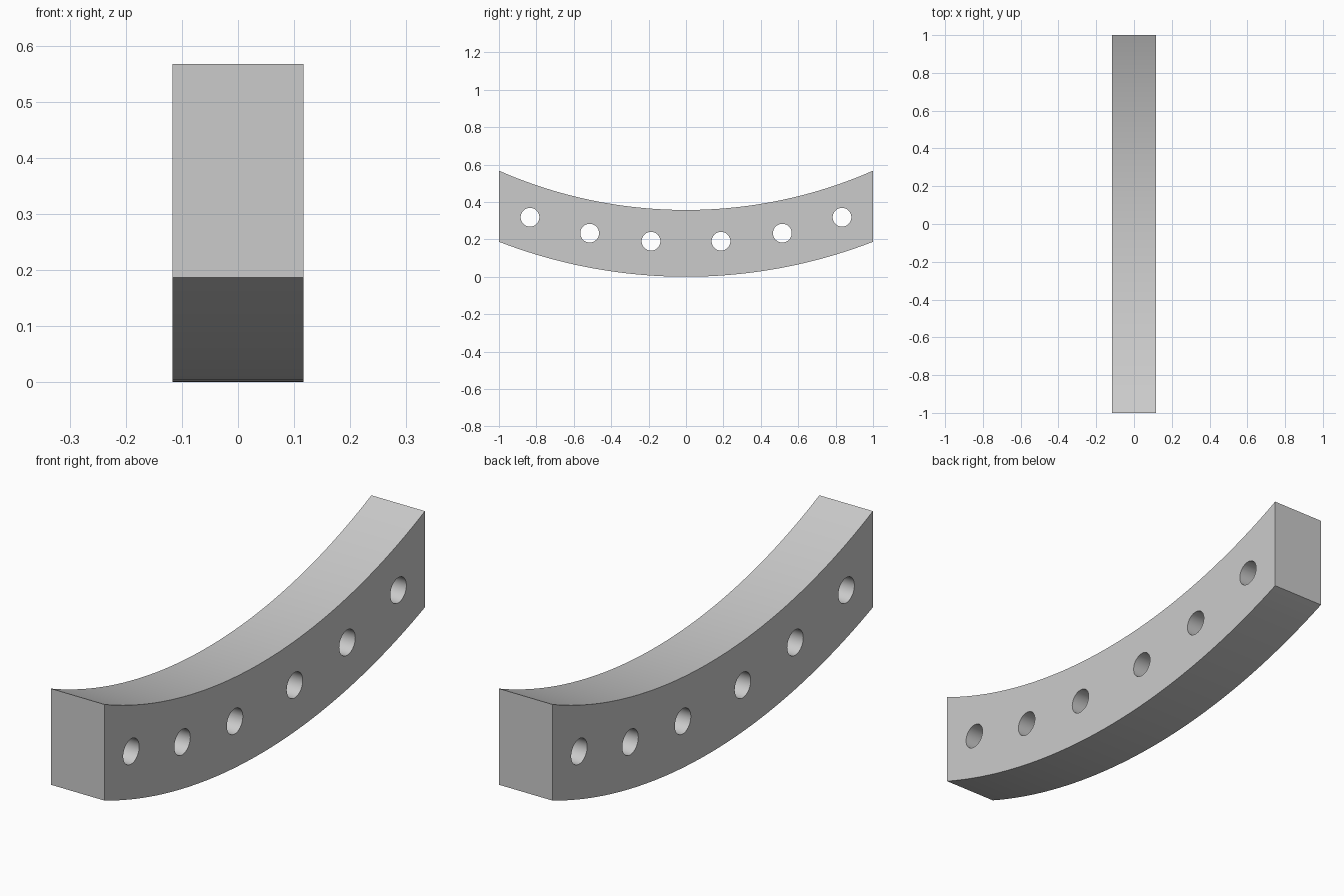
import bpy
import bmesh
import math

HALF_WIDTH = 0.117
HOLE_RADIUS = 0.05
STEPS = 48

if "Cube" in bpy.data.objects:
    bpy.data.objects.remove(bpy.data.objects["Cube"])

grey = bpy.data.materials.new("light grey")
grey.use_nodes = True
colour = (0.6, 0.6, 0.6, 1)
grey.diffuse_color = colour
grey.node_tree.nodes["Principled BSDF"].inputs["Base Color"].default_value = colour


def arc(z_mid, z_end):
    """Circular arc sagging from z_end at y = -1 and y = 1 to z_mid."""
    rise = z_end - z_mid
    radius = (1 + rise * rise) / (2 * rise)
    sweep = math.asin(1 / radius)
    angles = [sweep * (2 * i / STEPS - 1) for i in range(STEPS + 1)]
    return [(radius * math.sin(a), z_mid + radius * (1 - math.cos(a))) for a in angles]


def circle(y, z):
    angles = [2 * math.pi * i / STEPS for i in range(STEPS)]
    return [(y + HOLE_RADIUS * math.cos(a), z + HOLE_RADIUS * math.sin(a)) for a in angles]


def prism(name, profiles, half):
    """Extrude closed (y, z) profiles along x into one object."""
    bm = bmesh.new()
    for profile in profiles:
        face = bm.faces.new([bm.verts.new((-half, y, z)) for y, z in profile])
        result = bmesh.ops.extrude_face_region(bm, geom=[face], use_keep_orig=True)
        verts = [v for v in result["geom"] if isinstance(v, bmesh.types.BMVert)]
        bmesh.ops.translate(bm, verts=verts, vec=(2 * half, 0, 0))
    bmesh.ops.recalc_face_normals(bm, faces=bm.faces)
    mesh = bpy.data.meshes.new(name)
    bm.to_mesh(mesh)
    bm.free()
    mesh.materials.append(grey)
    obj = bpy.data.objects.new(name, mesh)
    bpy.context.collection.objects.link(obj)
    return obj


# Curved bar with vertical ends
bar = prism("curved_bar", [arc(0, 0.187) + arc(0.357, 0.567)[::-1]], HALF_WIDTH)

# Row of through holes, mirrored about the middle
centres = [(0.187, 0.19), (0.515, 0.233), (0.834, 0.318)]
holes = [circle(side * y, z) for side in (-1, 1) for y, z in centres]
cutter = prism("hole_cutter", holes, HALF_WIDTH * 2)
cutter.hide_render = True

cut = bar.modifiers.new("holes", "BOOLEAN")
cut.operation = "DIFFERENCE"
cut.solver = "EXACT"
cut.object = cutter

bpy.ops.object.select_all(action="DESELECT")
bar.select_set(True)
bpy.context.view_layer.objects.active = bar
bpy.ops.object.modifier_apply(modifier=cut.name)
bpy.data.objects.remove(cutter)

# Smooth curves, sharp rims
bpy.ops.object.shade_smooth_by_angle(angle=math.radians(30))
